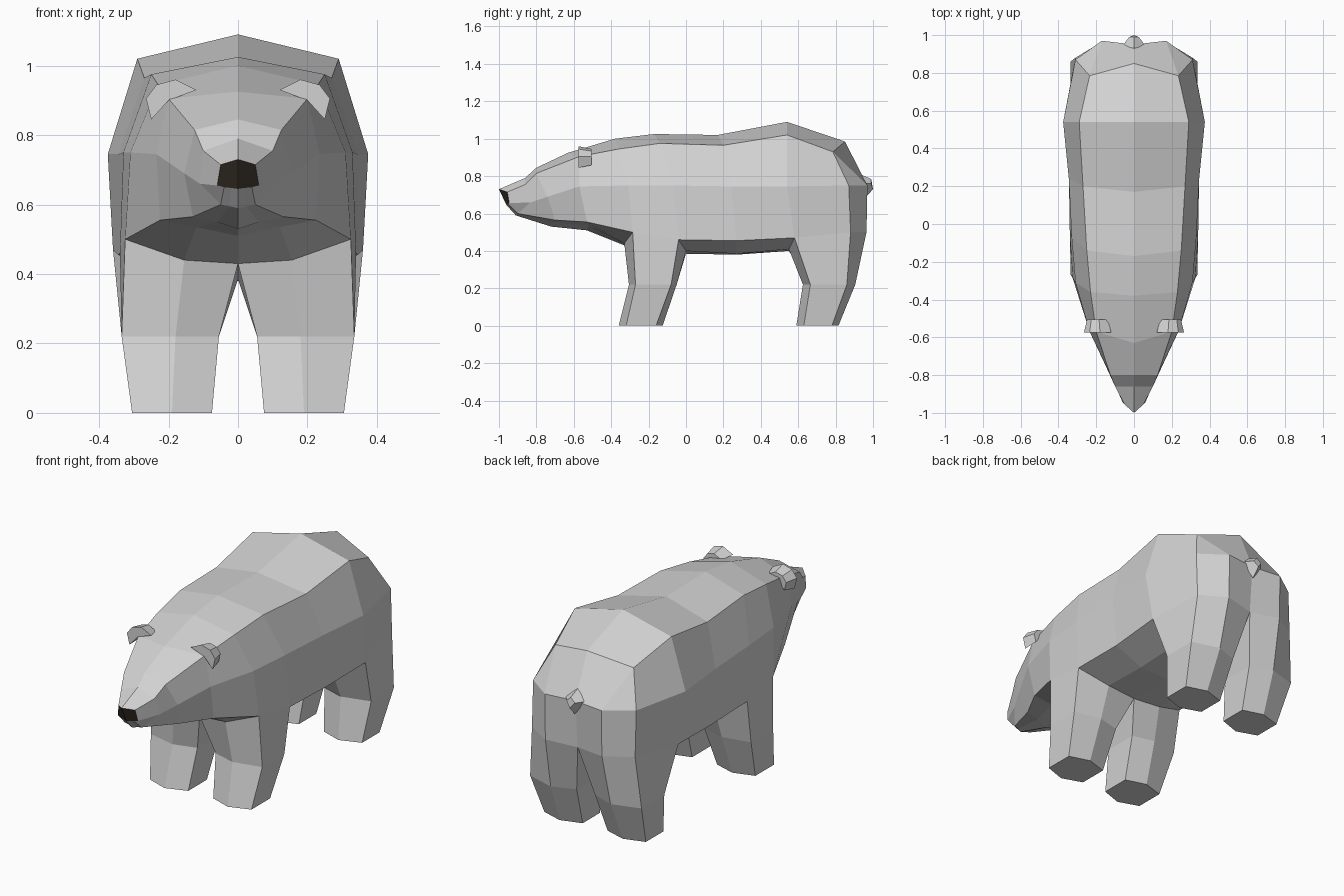
import bpy
import bmesh

default_cube = bpy.data.objects.get("Cube")
if default_cube:
    bpy.data.objects.remove(default_cube, do_unlink=True)


def make_material(name, colour):
    material = bpy.data.materials.new(name)
    material.use_nodes = True
    material.diffuse_color = (*colour, 1)
    shader = material.node_tree.nodes["Principled BSDF"]
    shader.inputs["Base Color"].default_value = (*colour, 1)
    shader.inputs["Roughness"].default_value = 0.9
    return material


fur = make_material("pale grey fur", (0.65, 0.65, 0.65))
dark = make_material("dark brown nose", (0.03, 0.024, 0.016))


def finish(bm, name, mirrored=True):
    """Mirror the half, close the seam and add the object to the scene."""
    if mirrored:
        geometry = bm.verts[:] + bm.edges[:] + bm.faces[:]
        bmesh.ops.mirror(bm, geom=geometry, axis='X', merge_dist=0.001)
        bmesh.ops.remove_doubles(bm, verts=bm.verts[:], dist=0.001)
    bmesh.ops.recalc_face_normals(bm, faces=bm.faces[:])
    mesh = bpy.data.meshes.new(name)
    bm.to_mesh(mesh)
    bm.free()
    mesh.materials.append(fur)
    mesh.materials.append(dark)
    obj = bpy.data.objects.new(name, mesh)
    bpy.context.collection.objects.link(obj)
    return obj


def add_ring(bm, points):
    return [bm.verts.new(point) for point in points]


def bridge(bm, first, second, closed=False):
    """Join two rows of vertices with quads."""
    count = len(first)
    for i in range(count if closed else count - 1):
        j = (i + 1) % count
        bm.faces.new((first[i], first[j], second[j], second[i]))


# Half sections: spine, shoulder, flank, lower edge, underside, centre line
head_sections = [
    [(0, -1, .73), (.05, -.955, .715), (.06, -.945, .655),
     (.04, -.95, .65), (.02, -.955, .648), (0, -.96, .645)],
    [(0, -.86, .79), (.1, -.86, .755), (.11, -.83, .66),
     (.05, -.9, .6), (.025, -.9, .595), (0, -.91, .59)],
    [(0, -.8, .845), (.125, -.8, .815), (.155, -.74, .69),
     (.13, -.7, .565), (.06, -.7, .55), (0, -.72, .53)],
    [(0, -.63, .925), (.2, -.57, .905), (.235, -.57, .745),
     (.225, -.53, .555), (.12, -.52, .535), (0, -.53, .51)],
]
trunk_sections = [
    [(0, -.38, 1), (.23, -.36, .945), (.31, -.31, .75),
     (.325, -.285, .5), (.155, -.33, .44), (0, -.33, .43)],
    [(0, -.17, 1.025), (.25, -.14, .975), (.33, -.07, .75),
     (.34, -.04, .46), (.17, 0, .4), (0, 0, .385)],
    [(0, .17, 1.02), (.27, .2, .965), (.345, .24, .745),
     (.345, .27, .455), (.18, .27, .385), (0, .27, .38)],
    [(0, .54, 1.09), (.29, .54, 1.02), (.375, .54, .745),
     (.36, .58, .47), (.17, .55, .41), (0, .55, .4)],
    [(0, .85, .985), (.235, .785, .93), (.31, .87, .75),
     (.31, .88, .5), (.17, .965, .5), (0, .93, .49)],
]


def leg_ring(bm, height, widths, depths):
    """Six-sided leg section, in the order outer front round to outer back."""
    outer, middle, inner = widths
    front, near, far, back = depths
    xs = (outer, middle, inner, inner, middle, outer)
    ys = (near, front, near, far, back, far)
    return add_ring(bm, [(x, y, height) for x, y in zip(xs, ys)])


def add_leg(bm, front_row, back_row, knee_depths, foot_depths):
    hip = front_row[3:] + back_row[:2:-1]
    knee = leg_ring(bm, .22, (.335, .18, .055), knee_depths)
    foot = leg_ring(bm, 0, (.305, .19, .075), foot_depths)
    bridge(bm, hip, knee, closed=True)
    bridge(bm, knee, foot, closed=True)
    bm.faces.new(foot)


# Body with head and legs as one skin
bm = bmesh.new()
rows = [add_ring(bm, section) for section in head_sections + trunk_sections]
front_start = len(head_sections)
rear_start = len(rows) - 2
for i in range(len(rows) - 1):
    # The underside is left open where a leg grows from it
    end = 4 if i in (front_start, rear_start) else 6
    bridge(bm, rows[i][:end], rows[i + 1][:end])

add_leg(bm, rows[front_start], rows[front_start + 1],
        (-.305, -.27, -.08, -.05), (-.36, -.32, -.16, -.125))
add_leg(bm, rows[rear_start], rows[rear_start + 1],
        (.625, .665, .86, .905), (.59, .63, .78, .815))

# Nose
nose = bm.faces.new(rows[0])
nose.material_index = 1

# Rump
spine, shoulder, flank, lower, under, centre = rows[-1]
rump_side, rump_centre = add_ring(bm, [(.17, .97, .75), (0, .95, .75)])
bm.faces.new((spine, shoulder, rump_side, rump_centre))
bm.faces.new((shoulder, flank, rump_side))
bm.faces.new((flank, lower, under, rump_side))
bm.faces.new((rump_side, under, centre, rump_centre))
finish(bm, "bear_body")

# Ears
ear_outline = [(.12, .93), (.18, .96), (.235, .945), (.265, .905),
               (.25, .845), (.2, .9)]
bm = bmesh.new()
ear_front = add_ring(bm, [(x, -.575, z) for x, z in ear_outline])
ear_back = add_ring(bm, [(.2 + (x - .2) * .75, -.505, .9 + (z - .9) * .75)
                         for x, z in ear_outline])
bridge(bm, ear_front, ear_back, closed=True)
bm.faces.new(ear_front)
bm.faces.new(ear_back)
finish(bm, "ears")

# Tail
bm = bmesh.new()
tail_root = add_ring(bm, [(0, .93, .81), (.06, .945, .76),
                          (0, .955, .68), (-.06, .945, .76)])
tail_tip = add_ring(bm, [(0, .99, .785), (.025, .99, .76),
                         (0, 1, .73), (-.025, .99, .76)])
bridge(bm, tail_root, tail_tip, closed=True)
bm.faces.new(tail_root)
bm.faces.new(tail_tip)
finish(bm, "tail", mirrored=False)
